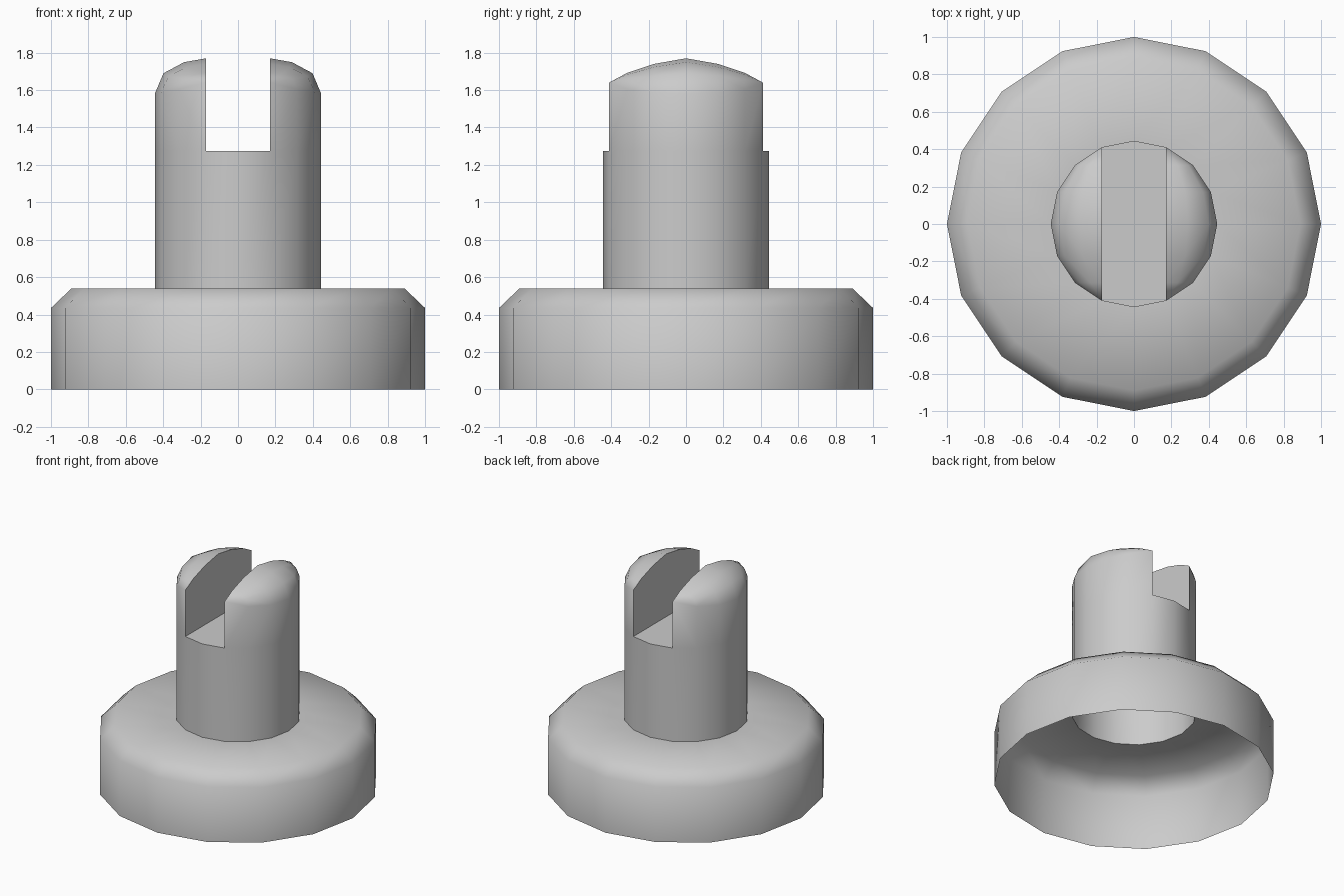
import bpy, bmesh
from math import sin, cos, pi

if "Cube" in bpy.data.objects:
    bpy.data.objects.remove(bpy.data.objects["Cube"])

N, R = 16, 0.445
FLOOR, SHOULDER = 1.275, 0.54


def ring(k, r, z):
    a = 2 * pi * k / N
    return (r * cos(a), r * sin(a), z)


def finish(name, faces):
    bm = bmesh.new()
    for f in faces:
        pts = list(dict.fromkeys(tuple(round(c, 5) for c in p) for p in f))
        if len(pts) > 2:
            bm.faces.new([bm.verts.new(p) for p in pts])
    bmesh.ops.remove_doubles(bm, verts=bm.verts, dist=1e-4)
    bmesh.ops.recalc_face_normals(bm, faces=bm.faces)
    me = bpy.data.meshes.new(name)
    bm.to_mesh(me)
    bm.free()
    ob = bpy.data.objects.new(name, me)
    bpy.context.collection.objects.link(ob)
    bpy.context.view_layer.objects.active = ob
    ob.select_set(True)
    bpy.ops.object.shade_smooth_by_angle(angle=0.9)
    ob.select_set(False)


# Open-bottomed base skirt, shoulder and hollow round shaft
profile = [(1, 0), (1, 0.435), (0.89, SHOULDER), (R, SHOULDER), (R, FLOOR)]
faces = []
for (r0, z0), (r1, z1) in zip(profile, profile[1:]):
    for k in range(N):
        faces.append([ring(k, r0, z0), ring(k + 1, r0, z0),
                      ring(k + 1, r1, z1), ring(k, r1, z1)])

# Slot floor
faces.append([ring(k, R, FLOOR) for k in (3, 4, 5, 11, 12, 13)])

# Domed prongs on both sides of the slot
rim_z = [1.58, 1.588, 1.605, 1.64]
wall_z = [1.77, 1.74, 1.692, 1.64]
steps = [(0, 1), (0.43, 0.89), (0.83, 0.58), (1, 0)]
slot_x = ring(3, R, 0)[0]
for side in (1, -1):
    rows, low = [], []
    for k in range(-3, 4):
        x, y, _ = ring(k, R, 0)
        zr, zw = rim_z[abs(k)], wall_z[abs(k)]
        rows.append([(side * (slot_x + (x - slot_x) * t), y, zr + (zw - zr) * s)
                     for t, s in steps])
        low.append((side * x, y, FLOOR))
    for i in range(6):
        a, b = rows[i], rows[i + 1]
        faces.append([low[i], low[i + 1], b[-1], a[-1]])
        for j in range(3):
            faces.append([a[j], a[j + 1], b[j + 1], b[j]])
    # Flat slot wall
    faces.append([low[0]] + [r[0] for r in rows] + [low[-1]])

finish("slotted_peg", faces)
